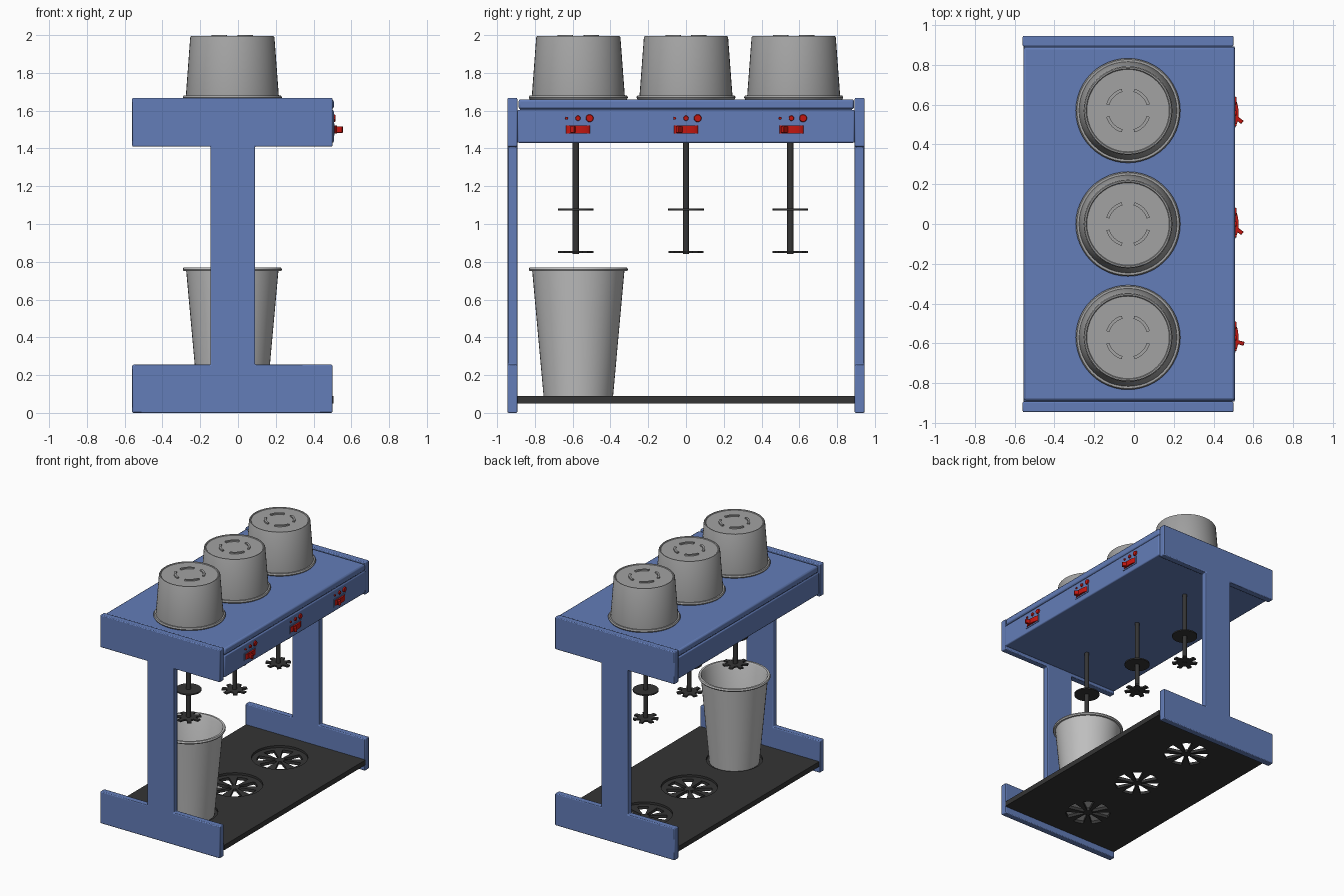
import bpy, bmesh, math
from mathutils import Matrix, Vector

if "Cube" in bpy.data.objects:
    bpy.data.objects.remove(bpy.data.objects["Cube"])

def mat(name, c):
    m = bpy.data.materials.new(name)
    m.diffuse_color = (*c, 1)
    m.use_nodes = True
    m.node_tree.nodes["Principled BSDF"].inputs["Base Color"].default_value = m.diffuse_color
    return m

BLUE = mat("blue paint", (0.125, 0.205, 0.48))
STEEL = mat("steel grey", (0.36, 0.36, 0.36))
LIGHT = mat("light grey", (0.52, 0.52, 0.52))
DARK = mat("dark grey", (0.035, 0.035, 0.035))
RED = mat("red", (0.55, 0.008, 0.005))
CX = -0.03                      # x of cups and spindles
YS = (-0.57, 0.0, 0.57)         # cup stations

def finish(bm, name, m, bevel=0, smooth=True):
    bmesh.ops.recalc_face_normals(bm, faces=bm.faces)
    me = bpy.data.meshes.new(name)
    bm.to_mesh(me)
    bm.free()
    ob = bpy.data.objects.new(name, me)
    bpy.context.collection.objects.link(ob)
    me.materials.append(m)
    if bevel:
        b = ob.modifiers.new("bevel", 'BEVEL')
        b.width, b.segments, b.limit_method = bevel, 2, 'ANGLE'
    if smooth:
        bpy.context.view_layer.objects.active = ob
        ob.select_set(True)
        bpy.ops.object.shade_smooth_by_angle(angle=math.radians(35))
        ob.select_set(False)
    return ob

def box(name, m, lo, hi, bevel=0):
    bm = bmesh.new()
    bmesh.ops.create_cube(bm, size=1)
    for v in bm.verts:
        v.co = Vector([lo[i] + (v.co[i] + 0.5) * (hi[i] - lo[i]) for i in range(3)])
    return finish(bm, name, m, bevel)

def prism(bm, pts, vec):
    f = bm.faces.new([bm.verts.new(p) for p in pts])
    r = bmesh.ops.extrude_face_region(bm, geom=[f])
    bmesh.ops.translate(bm, vec=vec, verts=[e for e in r["geom"] if isinstance(e, bmesh.types.BMVert)])

def lathe(name, m, profile, x, y, n=48):
    bm = bmesh.new()
    vs = [bm.verts.new((r, 0, z)) for r, z in profile]
    es = [bm.edges.new(p) for p in zip(vs, vs[1:])]
    bmesh.ops.spin(bm, geom=vs + es, axis=(0, 0, 1), cent=(0, 0, 0), angle=2 * math.pi, steps=n)
    bmesh.ops.remove_doubles(bm, verts=bm.verts, dist=1e-5)
    bmesh.ops.translate(bm, vec=(x, y, 0), verts=bm.verts)
    return finish(bm, name, m)

def sector(r0, r1, a0, a1, z, x, y, n=6):
    arc = [(r, a0 + (a1 - a0) * i / n) for r, seq in ((r1, range(n + 1)), (r0, range(n, -1, -1))) for i in seq]
    return [(x + r * math.cos(a), y + r * math.sin(a), z) for r, a in arc]

# I-shaped end panels
outline = [(-.56, .0), (.5, .0), (.5, .255), (.09, .255), (.09, 1.41), (.5, 1.41),
           (.5, 1.668), (-.56, 1.668), (-.56, 1.41), (-.145, 1.41), (-.145, .255), (-.56, .255)]
for name, y in (("front_end_panel", -0.945), ("back_end_panel", 0.893)):
    bm = bmesh.new()
    prism(bm, [(x, y, z) for x, z in outline], (0, 0.052, 0))
    finish(bm, name, BLUE, 0.006)

# Motor housing and lid
box("motor_housing", BLUE, (-.555, -.893, 1.43), (.507, .893, 1.604), 0.008)
box("housing_core", BLUE, (-.545, -.88, 1.45), (.497, .88, 1.65))
box("housing_lid", BLUE, (-.555, -.887, 1.608), (.507, .89, 1.66), 0.012)

# Drip tray with recessed slotted drains
tray = box("drip_tray", DARK, (-.555, -.893, .05), (.505, .893, .09))

def cutter(name, build):
    bm = bmesh.new()
    build(bm)
    ob = finish(bm, name, DARK, smooth=False)
    ob.hide_render = True
    ob.hide_viewport = True
    md = tray.modifiers.new(name, 'BOOLEAN')
    md.object, md.operation, md.solver = ob, 'DIFFERENCE', 'EXACT'

def recesses(bm):
    for y in YS:
        bmesh.ops.create_cone(bm, cap_ends=True, segments=48, radius1=.205, radius2=.205, depth=.04,
                              matrix=Matrix.Translation((CX, y, .093)))

def slots(bm):
    for y in YS:
        for k in range(7):
            a = 2 * math.pi * k / 7
            prism(bm, sector(.035, .165, a - .26, a + .26, .02, CX, y), (0, 0, .1))

cutter("recess_cutter", recesses)
cutter("slot_cutter", slots)

# Mixing cup on the tray
lathe("mixing_cup", LIGHT, [(0, .078), (.183, .078), (.244, .75), (.258, .75), (.263, .759), (.258, .77),
                            (.243, .77), (.236, .757), (.176, .092), (0, .092)], CX, -.57)

# Upturned cups on the lid, with raised arcs on their bases
for y in YS:
    lathe("upturned_cup", STEEL, [(0, 1.99), (.207, 1.99), (.211, 1.995), (.218, 1.995), (.223, 1.988),
                                  (.246, 1.68), (.257, 1.68), (.263, 1.67), (.257, 1.66), (.24, 1.656)], CX, y)
    bm = bmesh.new()
    for k in range(4):
        a = math.pi / 2 * k + math.pi / 4
        prism(bm, sector(.098, .114, a - .5, a + .5, 1.985, CX, y, 8), (0, 0, .015))
    finish(bm, "base_arcs", STEEL)

# Spindles with a disc and a toothed agitator
for y in (-.583, 0, .553):
    lathe("spindle", DARK, [(0, .842), (.017, .842), (.017, 1.44), (0, 1.44)], CX, y, 20)
    lathe("spindle_disc", DARK, [(0, 1.071), (.094, 1.071), (.094, 1.081), (0, 1.081)], CX, y, 32)
    bm = bmesh.new()
    pts = []
    for k in range(7):
        for r, d in ((.058, -.27), (.094, -.17), (.094, .17), (.058, .27)):
            a = 2 * math.pi * k / 7 + d
            pts.append((CX + r * math.cos(a), y + r * math.sin(a), .846))
    prism(bm, pts, (0, 0, .012))
    finish(bm, "agitator", DARK)

# Switches and indicator lamps on the right side
for y, ang in ((-.572, -15), (0, -38), (.558, -38)):
    box("switch_plate", BLUE, (.5, y - .074, 1.469), (.511, y + .074, 1.531))
    bm = bmesh.new()
    bmesh.ops.create_cone(bm, cap_ends=True, segments=32, radius1=.065, radius2=.065, depth=.042,
                          matrix=Matrix.Translation((.507, y, 1.5)) @ Matrix.Diagonal((.28, 1, 1, 1)))
    finish(bm, "switch_body", RED)
    bm = bmesh.new()
    rot = Matrix.Rotation(math.radians(ang), 4, 'Z')
    bmesh.ops.create_cube(bm, size=1, matrix=Matrix.Translation((.507, y - .018, 1.5)) @ rot
                          @ Matrix.Translation((.024, 0, 0)) @ Matrix.Diagonal((.048, .02, .034, 1)))
    finish(bm, "switch_lever", RED, 0.003)
    for dy, r in ((-.06, .008), (0, .015), (.062, .022)):
        bm = bmesh.new()
        bmesh.ops.create_cone(bm, cap_ends=True, segments=20, radius1=r, radius2=r * .8, depth=.014,
                              matrix=Matrix.Translation((.509, y + dy, 1.56)) @ Matrix.Rotation(math.pi / 2, 4, 'Y'))
        finish(bm, "indicator_lamp", RED)
